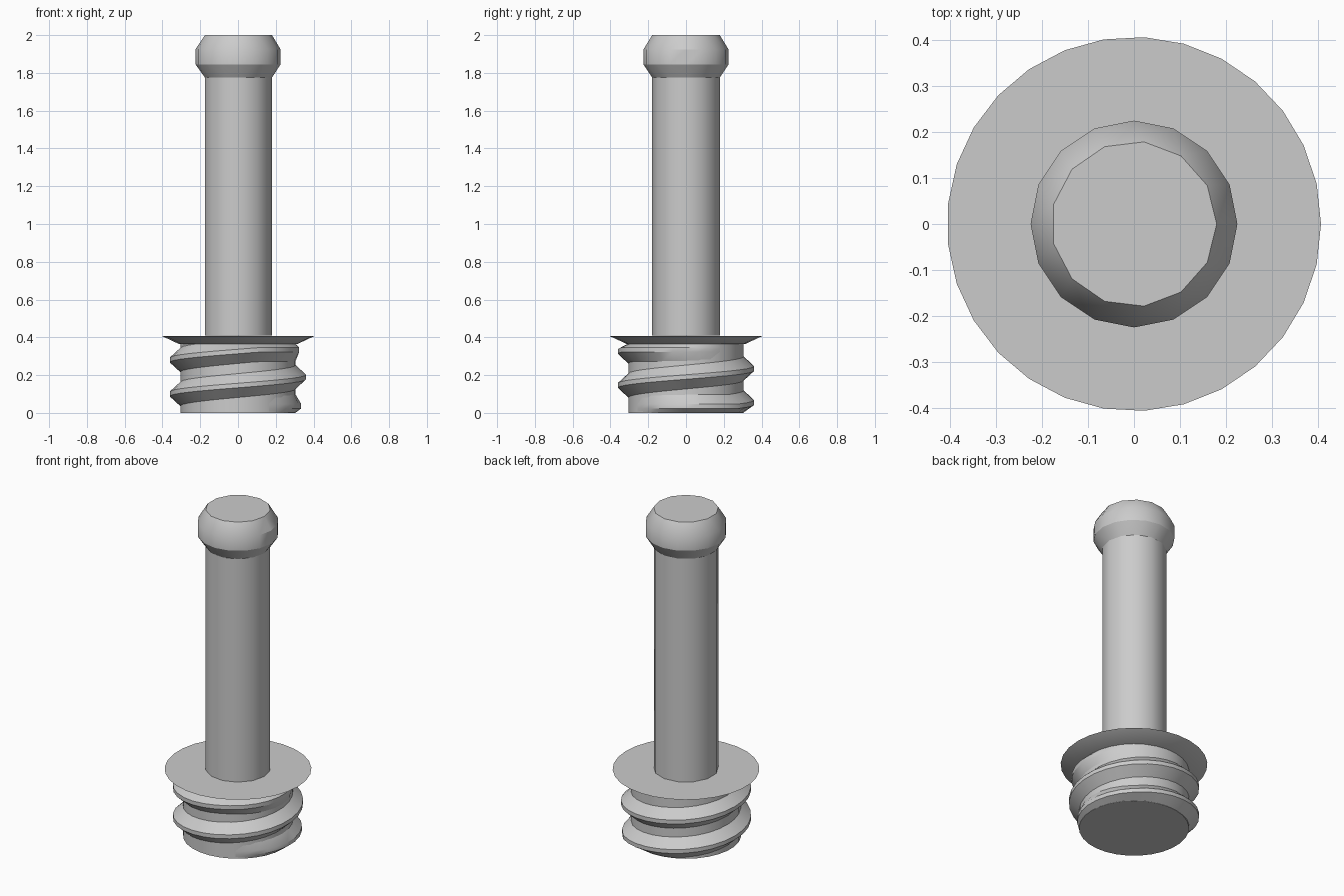
import bpy, bmesh, math

if "Cube" in bpy.data.objects:
    bpy.data.objects.remove(bpy.data.objects["Cube"])

grey = bpy.data.materials.new("plain_grey")
grey.diffuse_color = (0.6, 0.6, 0.6, 1)
grey.use_nodes = True
grey.node_tree.nodes["Principled BSDF"].inputs["Base Color"].default_value = grey.diffuse_color


def finish(bm, name):
    bmesh.ops.recalc_face_normals(bm, faces=bm.faces)
    mesh = bpy.data.meshes.new(name)
    bm.to_mesh(mesh)
    bm.free()
    mesh.materials.append(grey)
    ob = bpy.data.objects.new(name, mesh)
    bpy.context.collection.objects.link(ob)
    bpy.ops.object.select_all(action='DESELECT')
    ob.select_set(True)
    bpy.context.view_layer.objects.active = ob
    bpy.ops.object.shade_smooth_by_angle(angle=math.radians(30))
    return ob


def loft(name, rings, cap_bottom=True, cap_top=True):
    """Stack of round rings (radius, height, sides) joined into one skin."""
    bm = bmesh.new()
    loops = []
    for r, z, n in rings:
        vs = [bm.verts.new((r * math.cos(math.tau * i / n),
                            r * math.sin(math.tau * i / n), z)) for i in range(n)]
        loops.append((vs, [bm.edges.new((vs[i - 1], vs[i])) for i in range(n)]))
    for (_, a), (_, b) in zip(loops, loops[1:]):
        bmesh.ops.bridge_loops(bm, edges=a + b)
    if cap_bottom:
        bm.faces.new(loops[0][0])
    if cap_top:
        bm.faces.new(loops[-1][0])
    return finish(bm, name)


# Smooth shaft, rounded head, flange and threaded core
loft("shaft", [(0.18, 0.41, 13), (0.18, 1.775, 13)], False, False)
loft("head", [(0.18, 1.775, 13), (0.225, 1.845, 16),
              (0.225, 1.925, 16), (0.18, 2.0, 13)], False, True)
loft("flange", [(0.315, 0.365, 29), (0.407, 0.408, 29)])
loft("thread_core", [(0.305, 0.0, 29), (0.305, 0.37, 29)], True, False)

# Helical thread: a trapezoid swept up the core, fading out at both ends
ROOT, DEPTH, PITCH, SIDES = 0.303, 0.058, 0.18, 29
LOW, HIGH, FADE, FLOOR, CEIL = 0.035, 0.335, 0.055, 0.0, 0.368
bm = bmesh.new()
previous = None
first = math.floor(-0.03 / PITCH * SIDES)
last = math.ceil(0.40 / PITCH * SIDES)
for i in range(first, last + 1):
    angle = math.tau * i / SIDES
    climb = 0.01 + PITCH * i / SIDES
    centre = min(max(climb, LOW), HIGH)
    height = DEPTH * max(0.0, 1 - abs(climb - centre) / FADE)
    ring = []
    for dz, rise in ((-0.065, 0), (-0.012, 1), (0.012, 1), (0.065, 0)):
        r = ROOT + height * rise
        z = min(max(centre + dz, FLOOR), CEIL)
        ring.append(bm.verts.new((r * math.cos(angle), r * math.sin(angle), z)))
    if previous:
        for k in range(3):
            bm.faces.new((previous[k], ring[k], ring[k + 1], previous[k + 1]))
    previous = ring
finish(bm, "thread")
